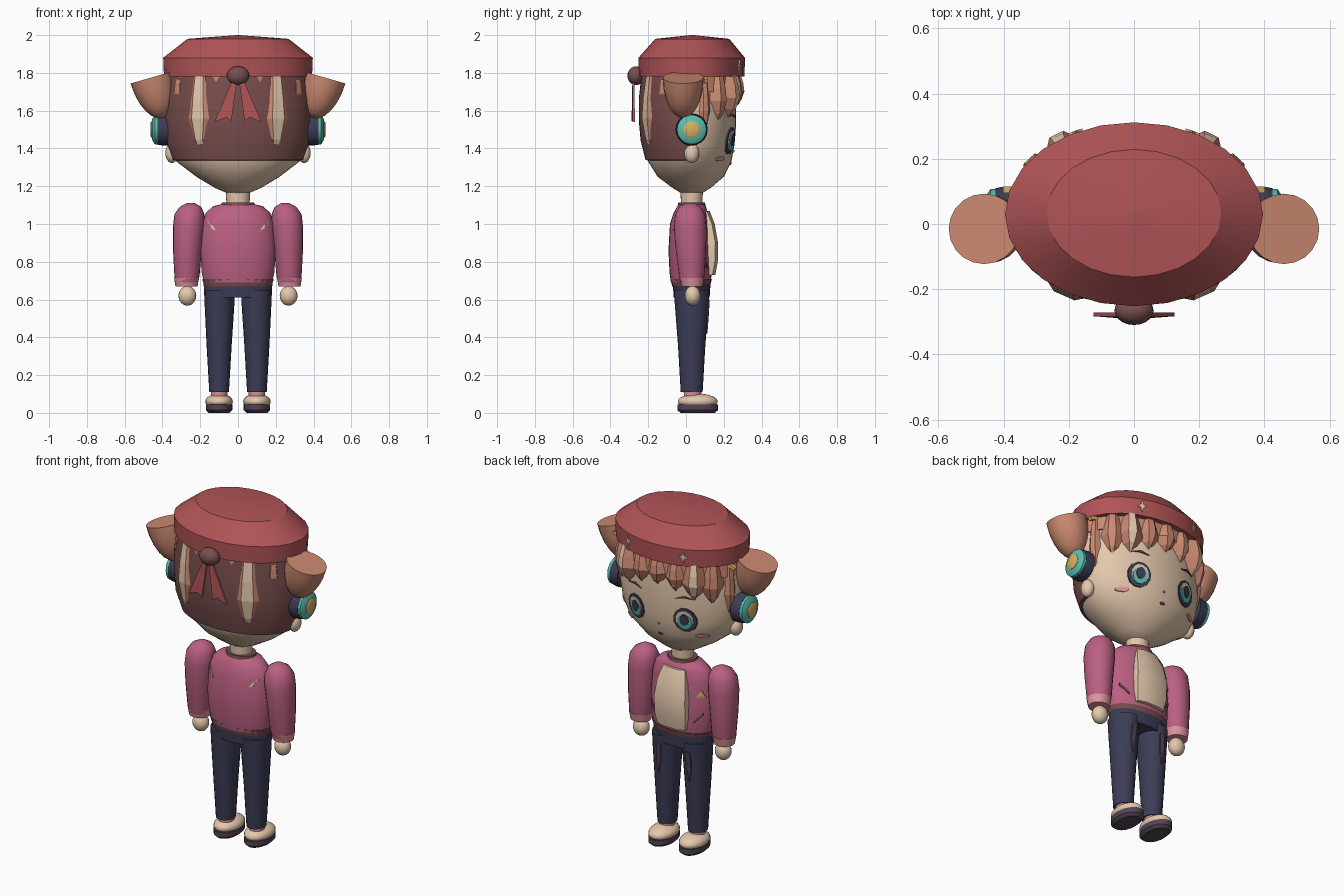
import bpy, bmesh, math
from mathutils import Vector, Matrix

if "Cube" in bpy.data.objects:
    bpy.data.objects.remove(bpy.data.objects["Cube"])


def material(name, rgb):
    m = bpy.data.materials.new(name)
    lin = [(c / 255 / 12.92) if c < 11 else ((c / 255 + 0.055) / 1.055) ** 2.4 for c in rgb]
    m.diffuse_color = (*lin, 1)
    m.use_nodes = True
    m.node_tree.nodes["Principled BSDF"].inputs["Base Color"].default_value = m.diffuse_color
    return m


RED = material("cap red", (176, 84, 86))
HAIR = material("hair copper", (204, 138, 114))
BROWN = material("dark brown", (122, 78, 78))
SKIN = material("cream skin", (228, 200, 172))
PINK = material("jacket pink", (186, 96, 130))
NAVY = material("navy", (60, 61, 86))
TEAL = material("teal", (88, 190, 174))
GOLD = material("gold", (216, 176, 98))
ROSE = material("light rose", (222, 148, 156))
SOLE = material("sole plum", (84, 68, 84))


def finish(name, bm, mats, angle=35):
    bmesh.ops.recalc_face_normals(bm, faces=bm.faces)
    me = bpy.data.meshes.new(name)
    bm.to_mesh(me)
    bm.free()
    for m in mats:
        me.materials.append(m)
    ob = bpy.data.objects.new(name, me)
    bpy.context.collection.objects.link(ob)
    if angle:
        bpy.ops.object.select_all(action='DESELECT')
        ob.select_set(True)
        bpy.context.view_layer.objects.active = ob
        bpy.ops.object.shade_smooth_by_angle(angle=math.radians(angle))
    return ob


def loft(name, rings, mat, n=24, angle=35, arc=(0, 360)):
    """Stack of ellipses (z, cx, cy, rx, ry); a partial arc leaves the sides open."""
    bm = bmesh.new()
    full = arc[1] - arc[0] == 360
    count = n if full else n + 1
    rows = []
    for z, cx, cy, rx, ry in rings:
        angs = [math.radians(arc[0] + (arc[1] - arc[0]) * i / n) for i in range(count)]
        rows.append([bm.verts.new((cx + rx * math.cos(a), cy + ry * math.sin(a), z)) for a in angs])
    for lo, hi in zip(rows, rows[1:]):
        for i in range(n):
            j = (i + 1) % count
            bm.faces.new((lo[i], lo[j], hi[j], hi[i]))
    if full:
        bm.faces.new(rows[0][::-1])
        bm.faces.new(rows[-1])
    return finish(name, bm, [mat], angle)


def ball(name, loc, size, mat, tilt=0, half=False, seg=20):
    bm = bmesh.new()
    bmesh.ops.create_uvsphere(bm, u_segments=seg, v_segments=seg // 2 + 2, radius=1)
    if half:
        cut = bmesh.ops.bisect_plane(bm, geom=bm.verts[:] + bm.edges[:] + bm.faces[:], dist=1e-4,
                                     plane_co=(0, 0, 0), plane_no=(0, 0, 1), clear_outer=True)
        bmesh.ops.holes_fill(bm, edges=[e for e in bm.edges if e.is_boundary])
    bm.transform(Matrix.Translation(loc) @ Matrix.Rotation(tilt, 4, 'Y') @ Matrix.Diagonal((*size, 1)))
    return finish(name, bm, [mat], 40)


def disc(name, x0, x1, y, z, r0, r1, mat):
    """Round slab lying along x."""
    bm = bmesh.new()
    rows = [[bm.verts.new((x, y + r * math.cos(k * math.pi / 10), z + r * math.sin(k * math.pi / 10)))
             for k in range(20)] for x, r in ((x0, r0), ((x0 + x1) / 2, r0), (x1, r1))]
    for a, b in zip(rows, rows[1:]):
        for i in range(20):
            bm.faces.new((a[i], a[(i + 1) % 20], b[(i + 1) % 20], b[i]))
    bm.faces.new(rows[0])
    bm.faces.new(rows[-1])
    finish(name, bm, [mat])


def box(name, loc, size, mat, tilt=0):
    bm = bmesh.new()
    bmesh.ops.create_cube(bm, size=1)
    bm.transform(Matrix.Translation(loc) @ Matrix.Rotation(tilt, 4, 'Y') @ Matrix.Diagonal((*size, 1)))
    finish(name, bm, [mat], 0)


def surf(rings, x, z, side):
    """Depth of a lofted surface at (x, z)."""
    for a, b in zip(rings, rings[1:]):
        if a[0] <= z <= b[0]:
            t = (z - a[0]) / (b[0] - a[0])
            _, cx, cy, rx, ry = [p + (q - p) * t for p, q in zip(a, b)]
            return cy + side * ry * math.sqrt(max(0, 1 - ((x - cx) / rx) ** 2))
    return 0


def plate(name, mat, pts, rings, side=1, off=0.006):
    """Thin painted detail that follows a lofted surface."""
    bm = bmesh.new()
    mid = (sum(p[0] for p in pts) / len(pts), sum(p[1] for p in pts) / len(pts))
    layers = []
    for d in (off, off - 0.007):
        layers.append([bm.verts.new((x, surf(rings, x, z, side) + side * d, z)) for x, z in [mid] + pts])
    n = len(pts)
    for i in range(n):
        a, b = i + 1, (i + 1) % n + 1
        for L in layers:
            bm.faces.new((L[0], L[a], L[b]))
        bm.faces.new((layers[0][a], layers[0][b], layers[1][b], layers[1][a]))
    finish(name, bm, [mat], 0)


def oval(cx, cz, rx, rz, n=12):
    return [(cx + rx * math.cos(2 * math.pi * (i + .5) / n), cz + rz * math.sin(2 * math.pi * (i + .5) / n))
            for i in range(n)]


def lock(name, deg, width, top, tip, out=0.03, stripe=False):
    """Faceted tapering hair lock hanging around the head."""
    bm = bmesh.new()
    a = math.radians(deg)
    n = Vector((math.cos(a) / 0.37, math.sin(a) / 0.25, 0)).normalized()
    t = Vector((-n.y, n.x, 0))
    base = Vector((0.365 * math.cos(a), 0.025 + 0.25 * math.sin(a), 0))
    rows = []
    for f, w, push in ((0, .65, -.01), (.3, .85, .0), (.55, 1, .004), (.8, .6, -.003), (1, .06, -.02)):
        c = base + n * push + Vector((0, 0, top + (tip - top) * f))
        d = out * min(1, w + .1)
        rows.append([bm.verts.new(c + t * (u * width * w) + n * v) for u, v in
                     ((-1, -.02), (-.3, d), (.3, d), (1, -.02), (0, -.04))])
    for p, q in zip(rows, rows[1:]):
        for i in range(5):
            bm.faces.new((p[i], p[(i + 1) % 5], q[(i + 1) % 5], q[i])).material_index = int(stripe and i == 1)
    bm.faces.new(rows[0])
    bm.faces.new(rows[-1])
    finish(name, bm, [HAIR, SKIN], 0)


# Head, hair shell and neck
HEAD = [(1.16, 0, .03, .05, .05), (1.19, 0, .03, .12, .10), (1.25, 0, .025, .22, .175),
        (1.33, 0, .02, .325, .22), (1.42, 0, .02, .365, .237), (1.52, 0, .02, .38, .245),
        (1.64, 0, .02, .38, .245), (1.80, 0, .02, .36, .235)]
loft("head", HEAD, SKIN, 36, 40)
loft("hair_shell", [(z, 0, .015, rx, ry) for z, rx, ry in
     ((1.335, .32, .215), (1.34, .345, .23), (1.44, .38, .255), (1.55, .388, .265),
      (1.66, .388, .265), (1.80, .37, .25))], BROWN, 24, 40, (178, 362))
loft("hair_top", [(1.70, 0, .02, .383, .262), (1.80, 0, .02, .372, .258)], HAIR, 20)
loft("neck", [(1.08, 0, .03, .06, .055), (1.18, 0, .03, .065, .06)], SKIN)

# Cap with pompom and ribbon tails
CAP = [(1.78, 0, .03, .392, .28), (1.88, 0, .03, .396, .282), (1.98, 0, .033, .268, .196), (2.0, 0, .033, .01, .01)]
loft("cap", CAP, RED, 24, 25)
ball("pompom", (0, -.265, 1.785), (.06, .045, .05), BROWN)
for s in (-1, 1):
    bm = bmesh.new()
    tail = [(.005, 1.76), (.03, 1.76), (.125, 1.54), (.062, 1.565), (.035, 1.545)]
    f = bm.faces.new([bm.verts.new((s * x, -.272 - .02 * (1.76 - z) + .12 * max(0, x - .08), z)) for x, z in tail])
    g = bmesh.ops.extrude_face_region(bm, geom=[f])["geom"]
    bmesh.ops.translate(bm, verts=[v for v in g if isinstance(v, bmesh.types.BMVert)], vec=(0, -.012, 0))
    finish("ribbon_tail", bm, [RED], 0)
    plate("cap_star", SKIN, [(s * .18 + x, 1.835 + z) for x, z in
          ((0, .035), (.008, .008), (.022, 0), (.008, -.008), (0, -.035), (-.008, -.008), (-.022, 0), (-.008, .008))], CAP)

# Hair locks
lock("fringe_lock", 90, .075, 1.80, 1.62)
for deg, w, tip, out, stripe in ((72, .07, 1.60, .03, False), (54, .08, 1.56, .05, True), (36, .075, 1.53, .035, False),
                                 (16, .05, 1.43, .025, False), (-57, .115, 1.36, .035, True),
                                 (-33, .06, 1.60, .02, False), (-12, .06, 1.66, .015, False)):
    lock("hair_lock_right", deg, w, 1.80, tip, out, stripe)
    lock("hair_lock_left", 180 - deg, w, 1.80, tip, out, stripe)

# Clothing base shapes
TORSO = [(.69, 0, .025, .18, .105), (.74, 0, .025, .192, .112), (.86, 0, .02, .20, .113), (1.0, 0, .02, .19, .105),
         (1.06, 0, .025, .17, .09), (1.095, 0, .03, .13, .075), (1.105, 0, .03, .085, .065)]
loft("jacket", TORSO, PINK, 28, 45)
loft("collar", [(1.09, 0, .03, .09, .075), (1.115, 0, .03, .085, .07)], BROWN)
loft("belt", [(.67, 0, .027, .178, .1), (.71, 0, .027, .19, .11)], BROWN)
HIPS = [(.61, 0, .03, .178, .095), (.685, 0, .03, .182, .1)]
loft("hips", HIPS, NAVY)

# Shirt panel on the chest
bm = bmesh.new()
rows = [[bm.verts.new((x, y, z)) for x, y in ((-w, .06), (-w, d - .015), (-w * .5, d), (w * .5, d), (w, d - .015), (w, .06))]
        for z, w, d in ((1.07, .07, .125), (1.0, .09, .152), (.9, .1, .17), (.8, .1, .168), (.73, .09, .155))]
for p, q in zip(rows, rows[1:]):
    for i in range(6):
        bm.faces.new((p[i], p[(i + 1) % 6], q[(i + 1) % 6], q[i]))
bm.faces.new(rows[0])
bm.faces.new(rows[-1])
finish("shirt_panel", bm, [SKIN], 40)
plate("badge", GOLD, [(-.16, .965), (-.135, .92), (-.18, .92)], TORSO)

# Face centre
plate("mouth", BROWN, oval(0, 1.32, .016, .007, 8), HEAD)
plate("nose", HAIR, oval(0, 1.385, .007, .006, 6), HEAD)

# Everything mirrored left and right
for s in (-1, 1):
    # Face
    ex = s * .16
    plate("eye_outline", NAVY, oval(ex, 1.44, .064, .073), HEAD, 1, .007)
    plate("eye_white", SKIN, oval(ex, 1.442, .048, .056), HEAD, 1, .010)
    plate("iris", TEAL, oval(ex, 1.43, .04, .046), HEAD, 1, .013)
    plate("pupil", NAVY, oval(ex, 1.445, .024, .034), HEAD, 1, .016)
    plate("cheek", ROSE, oval(s * .235, 1.345, .032, .013, 8), HEAD, 1, .008)
    plate("eyebrow", BROWN, [(s * x, z) for x, z in ((.11, 1.565), (.16, 1.585), (.21, 1.57), (.16, 1.573))], HEAD, 1, .009)
    # Ears and headphones
    ball("human_ear", (s * .35, .03, 1.375), (.035, .04, .052), SKIN)
    ball("animal_ear", (s * .46, -.015, 1.775), (.113, .108, .222), HAIR, s * .28, True)
    box("hair_clip", (s * .375, .105, 1.765), (.05, .02, .02), GOLD, s * .4)
    disc("earphone_shell", s * .37, s * .425, .03, 1.5, .085, .08, NAVY)
    disc("earphone_ring", s * .425, s * .455, .03, 1.5, .078, .055, TEAL)
    disc("earphone_centre", s * .452, s * .462, .03, 1.5, .044, .036, GOLD)
    box("headband", (s * .392, .01, 1.67), (.025, .035, .24), NAVY, s * -.04)
    # Arms
    loft("sleeve", [(.69, s * .272, .03, .06, .06), (.73, s * .27, .03, .067, .068), (.86, s * .268, .026, .076, .08),
                    (.98, s * .262, .022, .083, .087), (1.05, s * .257, .022, .08, .08),
                    (1.09, s * .252, .022, .058, .058), (1.112, s * .25, .022, .02, .02)], PINK, 20, 45)
    loft("cuff", [(.668, s * .273, .032, .058, .055), (.715, s * .272, .031, .066, .066)], ROSE)
    ball("hand", (s * .268, .035, .62), (.047, .042, .052), SKIN)
    # Legs and shoes
    LEG = [(.11, s * .1, .03, .052, .058), (.35, s * .1, .03, .066, .072), (.56, s * .098, .03, .078, .088),
           (.65, s * .098, .03, .08, .095)]
    loft("trouser_leg", LEG, NAVY, 20)
    plate("worn_patch", SOLE, [(s * x, z) for x, z in ((.08, .6), (.11, .59), (.115, .5), (.1, .42), (.085, .5))], LEG)
    loft("sock", [(.08, s * .1, .035, .042, .045), (.12, s * .1, .035, .045, .048)], ROSE)
    loft("sole", [(0, s * .1, .062, .055, .09), (.015, s * .1, .062, .07, .108), (.045, s * .1, .062, .07, .108)], SOLE)
    ball("shoe", (s * .1, .062, .06), (.073, .106, .042), SKIN)
    # Jacket marks
    plate("back_slash", SKIN, [(s * x, z) for x, z in ((.165, 1.02), (.15, 1.01), (.115, .965), (.14, .975))], TORSO, -1)
    plate("pocket", BROWN, [(s * x, z) for x, z in ((.125, .785), (.17, .835), (.17, .818), (.125, .768))], TORSO)
